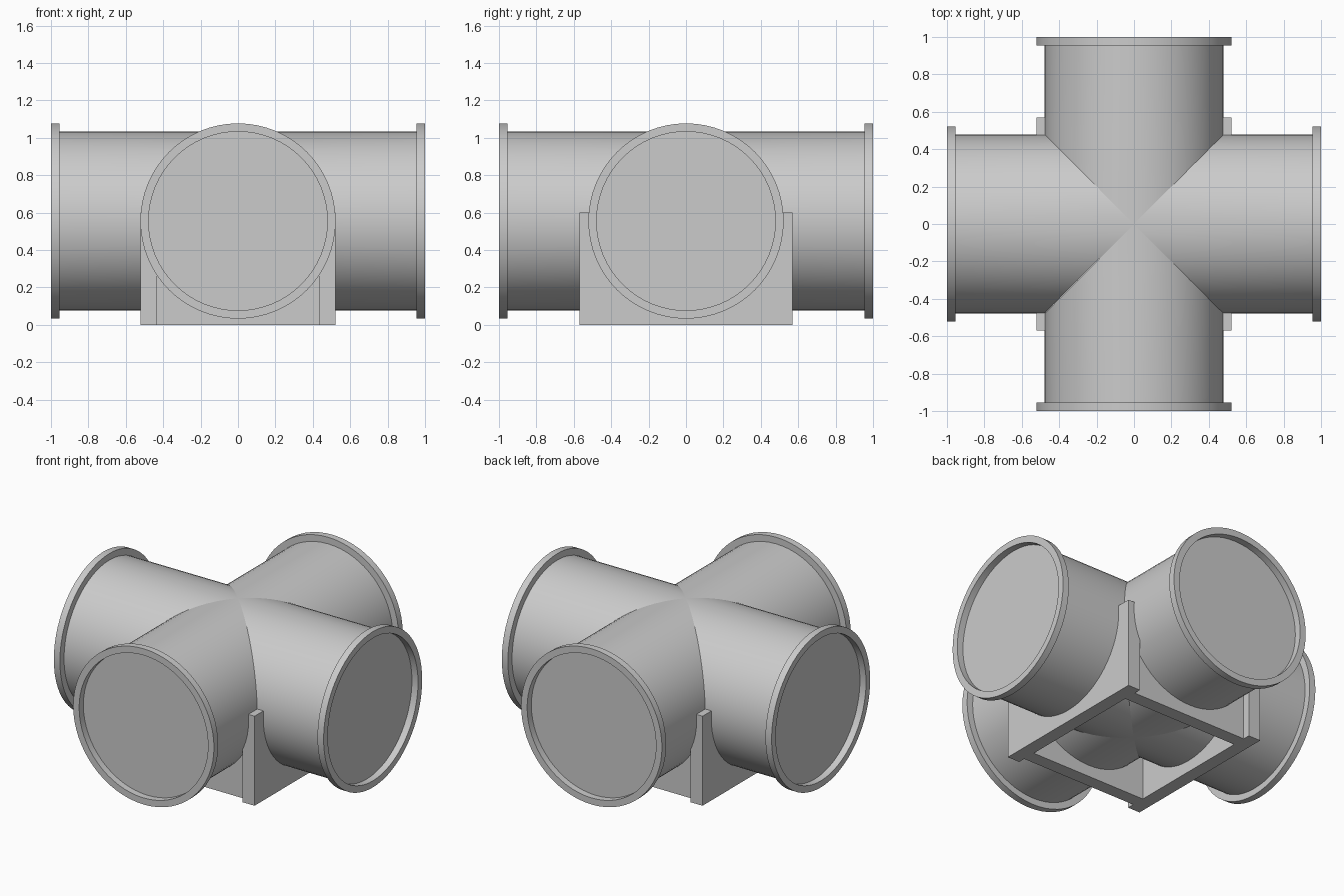
import bpy, bmesh, math
from mathutils import Matrix

if "Cube" in bpy.data.objects:
    bpy.data.objects.remove(bpy.data.objects["Cube"])

N = 64                 # sides of each pipe
CZ = 0.555             # height of the pipe axes
R, RF = 0.478, 0.522   # pipe and flange radius
X0, X1 = 0.955, 1.0    # flange start and end


def finish(name, bm, turn=0, smooth=True):
    """Turn a bmesh into a named object rotated about z."""
    bmesh.ops.recalc_face_normals(bm, faces=bm.faces)
    bm.transform(Matrix.Rotation(turn, 4, 'Z'))
    me = bpy.data.meshes.new(name)
    bm.to_mesh(me)
    bm.free()
    ob = bpy.data.objects.new(name, me)
    bpy.context.collection.objects.link(ob)
    if smooth:
        bpy.ops.object.select_all(action='DESELECT')
        ob.select_set(True)
        bpy.context.view_layer.objects.active = ob
        bpy.ops.object.shade_smooth_by_angle(angle=math.radians(30))
    return ob


def ring(bm, r, xfun):
    """Circle of vertices around the x axis; xfun gives x from y."""
    out = []
    for i in range(N):
        a = 2 * math.pi * i / N
        y = r * math.cos(a)
        out.append(bm.verts.new((xfun(y), y, CZ + r * math.sin(a))))
    return out


def bridge(bm, a, b):
    for i in range(N):
        j = (i + 1) % N
        bm.faces.new((a[i], a[j], b[j], b[i]))


def pipe_arm(name, turn):
    # pipe mitred along the diagonals, closed by a recessed end cap
    bm = bmesh.new()
    mitre = ring(bm, R, abs)
    end = ring(bm, R, lambda y: X0)
    bridge(bm, mitre, end)
    bm.faces.new(end)
    finish(name, bm, turn)


def flange(name, turn):
    # square-section ring round the pipe end
    bm = bmesh.new()
    rings = [ring(bm, r, lambda y, x=x: x)
             for x, r in ((X0, R), (X0, RF), (X1, RF), (X1, R))]
    for k in range(4):
        bridge(bm, rings[k], rings[(k + 1) % 4])
    finish(name, bm, turn)


def box(name, lo, hi):
    bm = bmesh.new()
    bmesh.ops.create_cube(bm, size=1)
    for v in bm.verts:
        v.co = [l + (c + 0.5) * (h - l) for c, l, h in zip(v.co, lo, hi)]
    finish(name, bm, smooth=False)


# four arms with flanges
for k, side in enumerate(("right", "back", "left", "front")):
    pipe_arm(side + "_pipe", k * math.pi / 2)
    flange(side + "_flange", k * math.pi / 2)

# base frame: long side plates, shorter front and back plates between them
T0, T1, LONG, TOP = 0.432, 0.522, 0.57, 0.6
box("right_base_plate", (T0, -LONG, 0), (T1, LONG, TOP))
box("left_base_plate", (-T1, -LONG, 0), (-T0, LONG, TOP))
box("back_base_plate", (-T0, T0, 0), (T0, T1, TOP))
box("front_base_plate", (-T0, -T1, 0), (T0, -T0, TOP))
